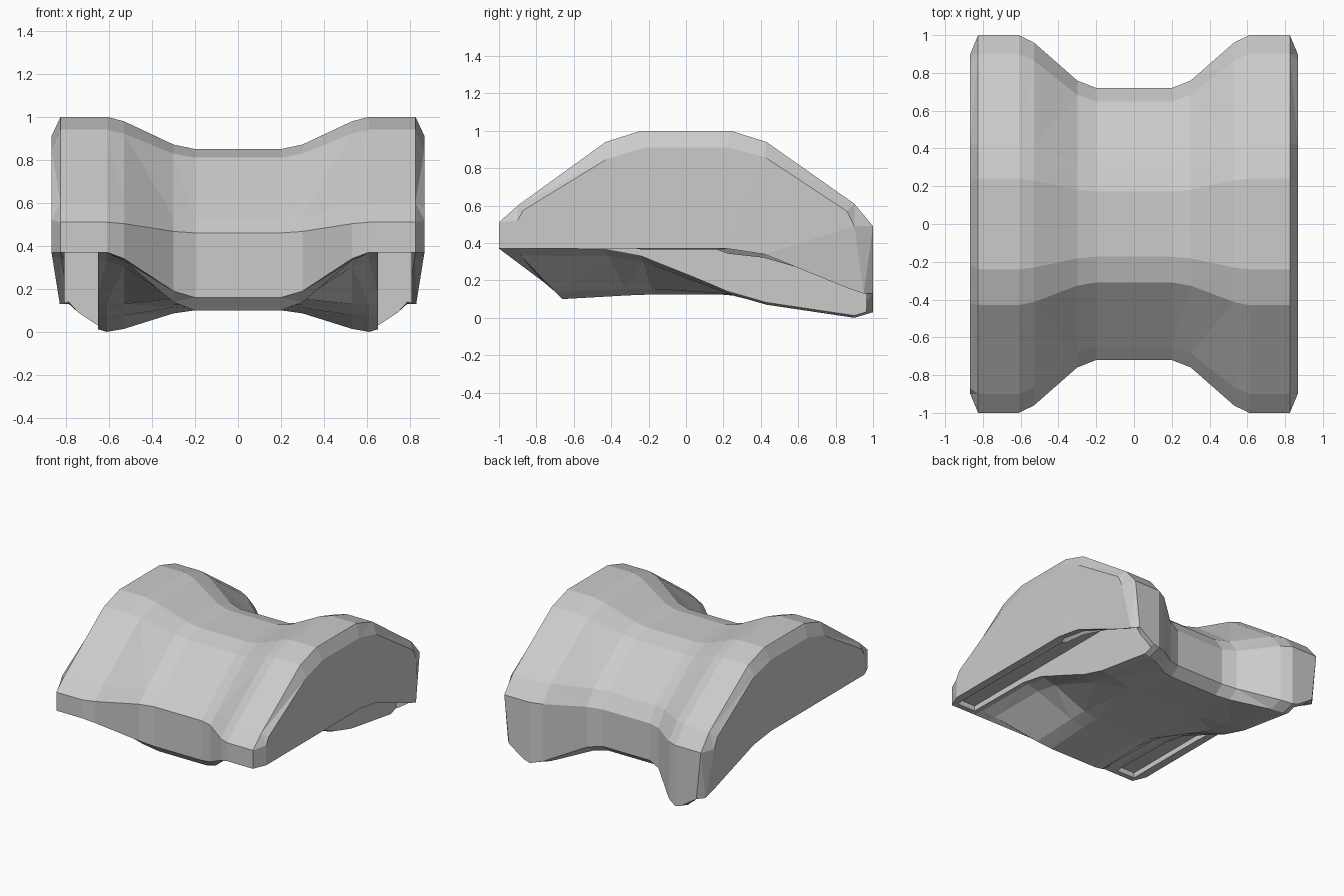
import bpy, bmesh

if "Cube" in bpy.data.objects:
    bpy.data.objects.remove(bpy.data.objects["Cube"])

# Cross-sections in y, z: front edge, over the top, down the back, then underside
Y = [-1, -1, -.9, -.43, -.24, .24, .43, .9, 1, 1, .9, .43, .22, -.24, -.43, -.92]
TOP_OUT = [.37, .51, .60, .94, 1, 1, .94, .61, .49]
TOP_MID = [.16, .46, .525, .81, .85, .85, .81, .55, .44]
LOW_MID = [.16, .10, .12, .125, .125, .12, .10]
LOW_RIDGE = [.03, 0, .07, .13, .33, .365, .37]
LOW_EDGE = [.13, .16, .34, .37, .37, .37, .37]


def mix(a, b, t):
    return [p + (q - p) * t for p, q in zip(a, b)]


def waist(x, t):
    """Section between the wide shoulder (t=0) and narrow waist (t=1)."""
    zs = mix(TOP_OUT, TOP_MID, t) + mix(LOW_RIDGE, LOW_MID, t)
    return [(x, y * (1 - .28 * t), z) for y, z in zip(Y, zs)]


def shoulder(x, low):
    return [(x - (max(0, .37 - z) * .16 if x > .8 else 0), y, z)
            for y, z in zip(Y, TOP_OUT + low)]


def end_cap():
    ys = [-.9, -.9, -.87, -.42, -.22, .22, .42, .86, .9, .95, .86, .42, .22, -.24, -.43, -.85]
    zs = [.37, .52, .575, .85, .91, .91, .86, .57, .49] + LOW_EDGE
    return [(.867 - max(0, .37 - z) * .16, y, z) for y, z in zip(ys, zs)]


half = [waist(.20, 1), waist(.30, .86), waist(.53, .14), waist(.61, 0),
        shoulder(.66, [z + .015 for z in LOW_RIDGE[:4]] + LOW_RIDGE[4:]),
        shoulder(.825, LOW_EDGE), end_cap()]
sections = [[(-x, y, z) for x, y, z in s] for s in reversed(half)] + half

# Main saddle-shaped body, lofted across x
bm = bmesh.new()
rings = [[bm.verts.new(p) for p in s] for s in sections]
for a, b in zip(rings, rings[1:]):
    for i in range(len(a)):
        j = (i + 1) % len(a)
        bm.faces.new((a[i], a[j], b[j], b[i]))
bm.faces.new(rings[0])
bm.faces.new(rings[-1])
bmesh.ops.recalc_face_normals(bm, faces=bm.faces)
# triangulate so that warped panels cut cleanly
bmesh.ops.triangulate(bm, faces=bm.faces)
mesh = bpy.data.meshes.new("body")
bm.to_mesh(mesh)
bm.free()
body = bpy.data.objects.new("body", mesh)
bpy.context.collection.objects.link(body)

# Long slots under both shoulders
for side in (-1, 1):
    bpy.ops.mesh.primitive_cube_add(size=1, location=(side * .728, .003, .1))
    cutter = bpy.context.object
    cutter.name = "slot_cutter"
    cutter.scale = (.155, 1.925, .62)
    cutter.hide_render = True
    mod = body.modifiers.new("slot", 'BOOLEAN')
    mod.operation = 'DIFFERENCE'
    mod.solver = 'EXACT'
    mod.object = cutter
    bpy.context.view_layer.objects.active = body
    bpy.ops.object.modifier_apply(modifier=mod.name)
    bpy.data.objects.remove(cutter)
